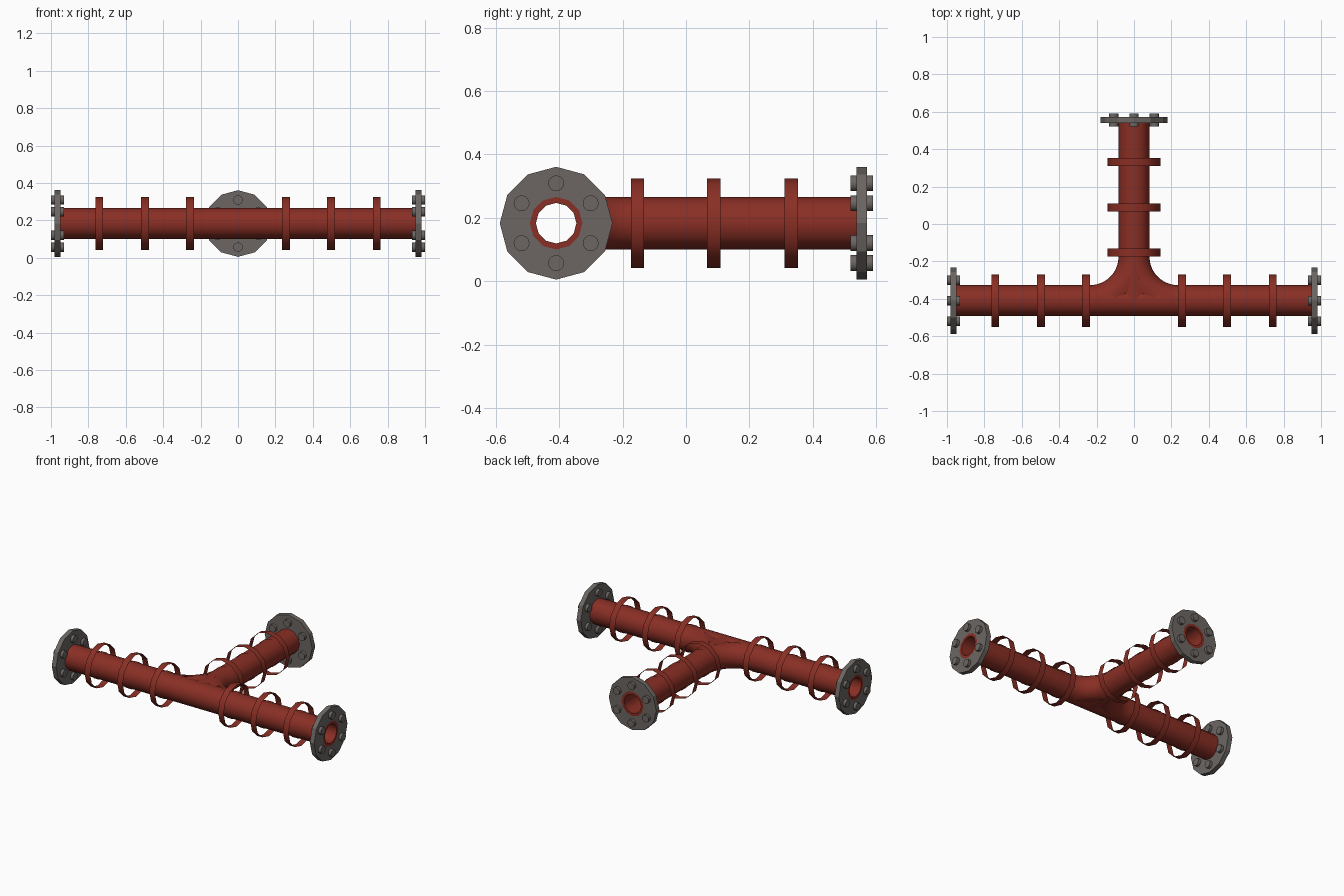
import bpy, bmesh
from math import sin, cos, pi, hypot
from mathutils import Vector, Matrix

if "Cube" in bpy.data.objects:
    bpy.data.objects.remove(bpy.data.objects["Cube"], do_unlink=True)

SIDES = 12
PIPE_R, BORE_R, BEND_R = 0.083, 0.064, 0.235
CENTRE = Matrix.Translation((0, -0.41, 0.183))


def material(name, rgb):
    m = bpy.data.materials.new(name)
    m.use_nodes = True
    m.diffuse_color = (*rgb, 1)
    bsdf = m.node_tree.nodes["Principled BSDF"]
    bsdf.inputs["Base Color"].default_value = (*rgb, 1)
    bsdf.inputs["Roughness"].default_value = 0.6
    return m


RED = material("rust_red_paint", (0.25, 0.028, 0.018))
GREY = material("warm_grey_steel", (0.15, 0.134, 0.124))


def finish(bm, name, mat, matrix, smooth):
    mesh = bpy.data.meshes.new(name)
    bm.to_mesh(mesh)
    bm.free()
    mesh.materials.append(mat)
    ob = bpy.data.objects.new(name, mesh)
    ob.matrix_world = matrix
    bpy.context.collection.objects.link(ob)
    if smooth:
        bpy.ops.object.select_all(action='DESELECT')
        ob.select_set(True)
        bpy.context.view_layer.objects.active = ob
        bpy.ops.object.shade_smooth_by_angle(angle=0.7)
    return ob


def skin(bm, rings, closed=False, flip=False):
    """Join successive rings of points with quads."""
    rows = [[bm.verts.new(p) for p in ring] for ring in rings]
    pairs = list(zip(rows, rows[1:]))
    if closed:
        pairs.append((rows[-1], rows[0]))
    for a, b in pairs:
        for i in range(len(a)):
            j = (i + 1) % len(a)
            quad = [a[i], b[i], b[j], a[j]]
            bm.faces.new(quad[::-1] if flip else quad)


def lathe_ring(x, r, sides=SIDES):
    angles = [2 * pi * i / sides for i in range(sides)]
    return [Vector((x, r * sin(t), r * cos(t))) for t in angles]


def lathe(name, profile, mat, matrix, closed=False, smooth=True):
    bm = bmesh.new()
    skin(bm, [lathe_ring(x, r) for x, r in profile], closed)
    return finish(bm, name, mat, matrix, smooth)


def bolts(name, matrix):
    bm = bmesh.new()
    for i in range(6):
        t = pi * i / 3
        place = Matrix.Translation((0.965, 0.126 * sin(t), 0.126 * cos(t)))
        bmesh.ops.create_cone(bm, cap_ends=True, segments=16, radius1=0.025,
                              radius2=0.025, depth=0.07,
                              matrix=place @ Matrix.Rotation(pi / 2, 4, 'Y'))
    finish(bm, name, GREY, matrix, True)


def arm(side, angle, start):
    m = CENTRE @ Matrix.Rotation(angle, 4, 'Z')
    # hollow pipe
    lathe(side + "_pipe", [(start, PIPE_R), (0.981, PIPE_R),
                           (0.981, BORE_R), (start, BORE_R)], RED, m)
    # end flange and its bolts
    lathe(side + "_flange", [(0.949, PIPE_R), (0.949, 0.178),
                             (0.981, 0.178), (0.981, PIPE_R)],
          GREY, m, closed=True, smooth=False)
    bolts(side + "_flange_bolts", m)
    # thin hoops standing off the pipe, and the bands under them
    for n, x in enumerate((0.257, 0.498, 0.742), 1):
        for part, r in (("hoop", 0.141), ("band", 0.086)):
            lathe(f"{side}_{part}_{n}", [(x - 0.021, r), (x + 0.021, r)], RED, m)


arm("left", 0, 0)
arm("right", pi, 0)
arm("back", pi / 2, 0.07)

# junction: two quarter bends and a sleeve blend the branch into the main pipe
STEPS = 12
bm = bmesh.new()
for s in (1, -1):
    rings = []
    for k in range(STEPS + 1):
        a = pi / 2 * k / STEPS
        ring = []
        for p in lathe_ring(0, PIPE_R):
            d = BEND_R + p.y
            ring.append((s * (BEND_R - d * sin(a)), BEND_R - d * cos(a), p.z))
        rings.append(ring)
    skin(bm, rings, flip=s < 0)
turn = Matrix.Rotation(pi / 2, 3, 'Z')
skin(bm, [[turn @ p for p in lathe_ring(BEND_R * k / STEPS, PIPE_R)]
          for k in range(STEPS + 1)])
# keep the bores clear
inside = []
for f in bm.faces:
    c = f.calc_center_median()
    if hypot(c.y, c.z) < 0.078 or (c.y > 0 and hypot(c.x, c.z) < 0.078):
        inside.append(f)
bmesh.ops.delete(bm, geom=inside, context='FACES')
finish(bm, "tee_junction", RED, CENTRE, True)
